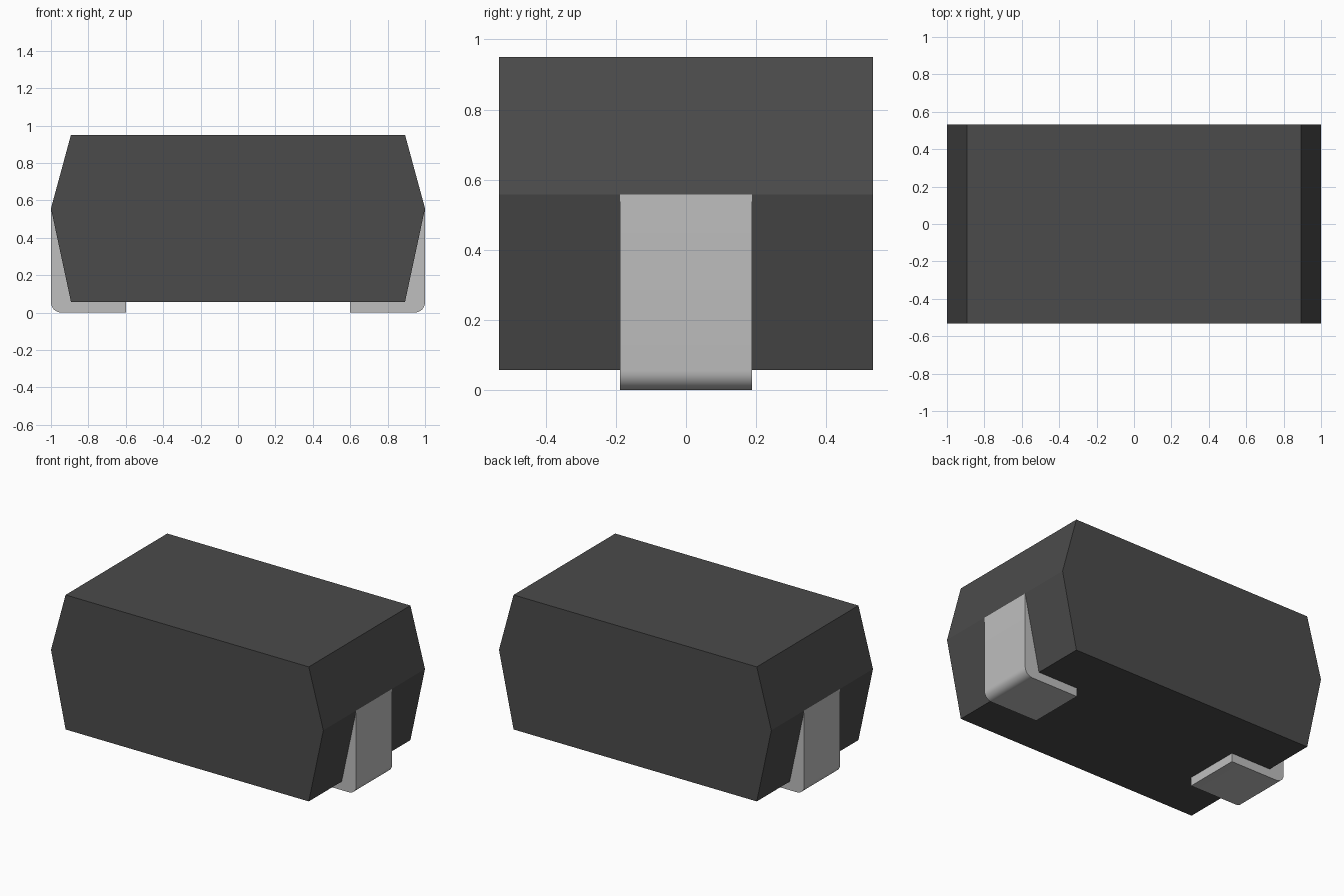
import bpy
import bmesh
import math

if "Cube" in bpy.data.objects:
    bpy.data.objects.remove(bpy.data.objects["Cube"], do_unlink=True)


def make_material(name, value):
    mat = bpy.data.materials.new(name)
    mat.use_nodes = True
    colour = (value, value, value, 1.0)
    mat.diffuse_color = colour
    mat.node_tree.nodes["Principled BSDF"].inputs["Base Color"].default_value = colour
    return mat


def extrude_profile(name, profile, half_depth, mat):
    """Extrude a closed x-z outline symmetrically along y."""
    bm = bmesh.new()
    face = bm.faces.new([bm.verts.new((x, -half_depth, z)) for x, z in profile])
    result = bmesh.ops.extrude_face_region(bm, geom=[face])
    verts = [v for v in result["geom"] if isinstance(v, bmesh.types.BMVert)]
    bmesh.ops.translate(bm, verts=verts, vec=(0, 2 * half_depth, 0))
    bmesh.ops.recalc_face_normals(bm, faces=bm.faces)
    mesh = bpy.data.meshes.new(name)
    bm.to_mesh(mesh)
    bm.free()
    mesh.materials.append(mat)
    obj = bpy.data.objects.new(name, mesh)
    bpy.context.collection.objects.link(obj)
    return obj


casing_grey = make_material("dark grey plastic", 0.07)
metal_grey = make_material("light grey metal", 0.52)

# Moulded casing with tapered ends
right_half = [(0.893, 0.057), (1.0, 0.557), (0.893, 0.95)]
casing = right_half + [(-x, z) for x, z in reversed(right_half)]
extrude_profile("casing", casing, 0.533, casing_grey)

# Folded terminals with a rounded outer bend
radius, steps = 0.055, 8
bend = []
for i in range(steps + 1):
    a = math.radians(-90 + 90 * i / steps)
    bend.append((1 - radius + radius * math.cos(a), radius + radius * math.sin(a)))
terminal = [(0.6, 0.0)] + bend + [(1.0, 0.557), (0.89, 0.557), (0.89, 0.058), (0.6, 0.058)]

for name, side in (("left_terminal", 1), ("right_terminal", -1)):
    obj = extrude_profile(name, [(side * x, z) for x, z in terminal], 0.188, metal_grey)
    bpy.ops.object.select_all(action="DESELECT")
    obj.select_set(True)
    bpy.context.view_layer.objects.active = obj
    bpy.ops.object.shade_smooth_by_angle(angle=math.radians(30))
